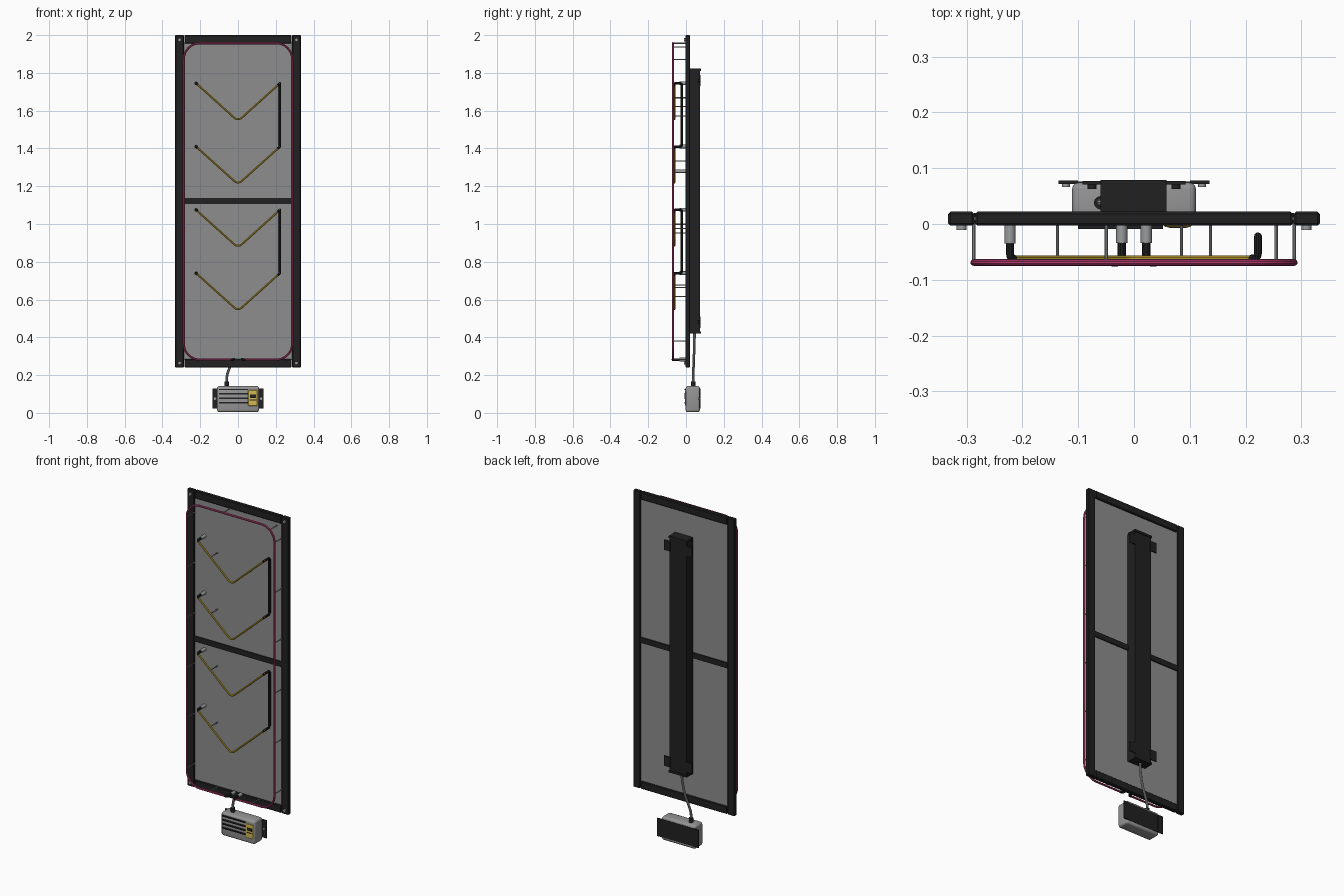
import bpy, bmesh, math
from mathutils import Vector

cube = bpy.data.objects.get("Cube")
if cube:
    bpy.data.objects.remove(cube, do_unlink=True)


def material(name, r, g, b):
    m = bpy.data.materials.new(name)
    m.use_nodes = True
    m.diffuse_color = (r, g, b, 1)
    m.node_tree.nodes["Principled BSDF"].inputs["Base Color"].default_value = (r, g, b, 1)
    return m


BLACK = material("black metal", 0.015, 0.015, 0.015)
PANEL = material("panel grey", 0.27, 0.27, 0.27)
CASE = material("case grey", 0.3, 0.3, 0.3)
STEEL = material("steel grey", 0.32, 0.33, 0.34)
PINK = material("pink tube", 0.45, 0.045, 0.16)
YELLOW = material("yellow tube", 0.55, 0.38, 0.03)
LABEL = material("label yellow", 0.65, 0.48, 0.08)


def finish(name, bm, mat, smooth=False):
    me = bpy.data.meshes.new(name)
    bm.to_mesh(me)
    bm.free()
    ob = bpy.data.objects.new(name, me)
    bpy.context.collection.objects.link(ob)
    me.materials.append(mat)
    if smooth:
        shade(ob)
    return ob


def shade(ob):
    bpy.ops.object.select_all(action="DESELECT")
    ob.select_set(True)
    bpy.context.view_layer.objects.active = ob
    bpy.ops.object.shade_smooth_by_angle(angle=math.radians(35))


def box(name, x, y, z, mat, bevel=0, segments=1):
    """Box from (min, max) ranges."""
    bm = bmesh.new()
    bmesh.ops.create_cube(bm, size=1)
    for v in bm.verts:
        v.co = [r[0] + (c + 0.5) * (r[1] - r[0]) for c, r in zip(v.co, (x, y, z))]
    if bevel:
        bmesh.ops.bevel(bm, geom=bm.edges[:], offset=bevel, segments=segments,
                        profile=0.5, affect="EDGES")
    return finish(name, bm, mat, segments > 1)


def rod(name, a, b, radius, mat, sides=12):
    """Cylinder between two points."""
    a, b = Vector(a), Vector(b)
    bm = bmesh.new()
    bmesh.ops.create_cone(bm, cap_ends=True, segments=sides, radius1=radius,
                          radius2=radius, depth=(b - a).length)
    bm.transform((b - a).to_track_quat("Z", "Y").to_matrix().to_4x4())
    bmesh.ops.translate(bm, verts=bm.verts, vec=(a + b) / 2)
    return finish(name, bm, mat, sides > 6)


def tube(name, corners, radius, bend, mat, steps=6):
    """Round tube along a path whose corners are rounded off."""
    p = [Vector(c) for c in corners]
    path = [p[0]]
    for before, c, after in zip(p, p[1:], p[2:]):
        a = c + (before - c).normalized() * bend
        b = c + (after - c).normalized() * bend
        for i in range(steps + 1):
            t = i / steps
            # Rational arc: close to circular for right-angle bends
            w = (1 - t) ** 2, 1.414 * t * (1 - t), t * t
            path.append((a * w[0] + c * w[1] + b * w[2]) / sum(w))
    path.append(p[-1])
    cu = bpy.data.curves.new(name, "CURVE")
    cu.dimensions = "3D"
    cu.bevel_depth = radius
    cu.bevel_resolution = 3
    cu.use_fill_caps = True
    sp = cu.splines.new("POLY")
    sp.points.add(len(path) - 1)
    for pt, co in zip(sp.points, path):
        pt.co = (*co, 1)
    ob = bpy.data.objects.new(name, cu)
    bpy.context.collection.objects.link(ob)
    cu.materials.append(mat)
    bpy.ops.object.select_all(action="DESELECT")
    ob.select_set(True)
    bpy.context.view_layer.objects.active = ob
    bpy.ops.object.convert(target="MESH")
    shade(bpy.context.object)


# Frame, crossbar and panel
DEPTH = (-0.003, 0.022)
FACE = DEPTH[0]
for s, side in ((-1, "right"), (1, "left")):
    box(side + "_frame_post", sorted((s * 0.286, s * 0.333)), DEPTH, (0.24, 2.0), BLACK, 0.004)
    for z, end in ((1.975, "upper"), (0.264, "lower")):
        rod(f"{end}_{side}_corner_screw", (s * 0.309, FACE, z), (s * 0.309, -0.011, z), 0.009, STEEL)
box("top_rail", (-0.284, 0.284), DEPTH, (1.955, 2.0), BLACK, 0.004)
box("bottom_rail", (-0.284, 0.284), DEPTH, (0.24, 0.285), BLACK, 0.004)
box("crossbar", (-0.287, 0.287), (0.0, 0.02), (1.105, 1.137), BLACK)
box("panel", (-0.288, 0.288), (0.006, 0.013), (0.28, 1.96), PANEL)

# Pink border tube, open at the bottom centre
PLANE = -0.069
SIDE, LOW, HIGH = 0.287, 0.282, 1.957
tube("border_tube", [(-0.035, PLANE, LOW), (-SIDE, PLANE, LOW), (-SIDE, PLANE, HIGH),
                     (SIDE, PLANE, HIGH), (SIDE, PLANE, LOW), (0.035, PLANE, LOW)],
     0.006, 0.085, PINK, 10)
for s, side in ((-1, "right"), (1, "left")):
    tube(side + "_border_end", [(s * 0.04, PLANE, LOW), (s * 0.022, PLANE, LOW),
                                (s * 0.022, -0.03, LOW)], 0.0075, 0.012, BLACK)
    rod(side + "_border_socket", (s * 0.022, FACE, LOW), (s * 0.022, -0.034, LOW), 0.010, STEEL)
    for i in range(6):
        z = 1.87 - i * 0.298
        rod(f"{side}_border_standoff_{i}", (s * SIDE, 0.002, z), (s * SIDE, PLANE, z), 0.003, STEEL, 8)
for x, z in ((-0.05, HIGH), (0.255, HIGH - 0.02), (-0.137, LOW), (0.137, LOW)):
    rod("rail_standoff", (x, 0.002, z), (x, PLANE, z), 0.003, STEEL, 8)

# Yellow chevron tubes with electrodes and standoffs
FRONT, HALF, DROP, PITCH = -0.062, 0.222, 0.2, 0.335
for i in range(4):
    top = 1.745 - i * PITCH
    tube(f"chevron_{i}", [(-HALF, FRONT, top), (0, FRONT, top - DROP), (HALF, FRONT, top)],
         0.0055, 0.025, YELLOW)
    tube(f"chevron_end_{i}", [(-HALF + 0.008, FRONT, top - 0.007), (-HALF, FRONT, top),
                              (-HALF, -0.03, top)], 0.007, 0.008, BLACK)
    rod(f"chevron_socket_{i}", (-HALF, 0.008, top), (-HALF, -0.035, top), 0.010, STEEL)
    for x in (-0.137, 0.085):
        z = top - DROP + abs(x) * DROP / HALF
        rod(f"chevron_standoff_{i}", (x, 0.008, z), (x, FRONT, z), 0.003, STEEL, 8)

# Black tubes that join the chevrons in pairs
for i in (0, 2):
    a = 1.745 - i * PITCH
    b = a - PITCH
    tube(f"chevron_link_{i // 2}",
         [(HALF - 0.012, FRONT, a - 0.011), (HALF, FRONT, a), (HALF, -0.022, a),
          (HALF, -0.022, b), (HALF, FRONT, b), (HALF - 0.012, FRONT, b - 0.011)],
         0.007, 0.010, BLACK)

# Rear channel with end caps and mounting tabs
box("rear_channel", (-0.055, 0.055), (0.013, 0.074), (0.425, 1.815), BLACK)
for z, end in ((0.42, "lower"), (1.81, "upper")):
    box(end + "_channel_cap", (-0.06, 0.058), (0.02, 0.079), (z, z + 0.012), BLACK)
for s, side in ((-1, "right"), (1, "left")):
    for z, end in ((0.48, "lower"), (1.76, "upper")):
        box(f"{end}_{side}_tab", sorted((s * 0.05, s * 0.092)), (0.071, 0.077),
            (z - 0.03, z + 0.03), BLACK)
        rod(f"{end}_{side}_tab_screw", (s * 0.075, 0.071, z), (s * 0.075, 0.063, z), 0.008, BLACK)

# Power unit: case, back plate, ribs and label
box("power_case", (-0.111, 0.111), (-0.002, 0.074), (0.004, 0.142), CASE, 0.012, 3)
box("power_back_plate", (-0.105, 0.105), (0.071, 0.076), (0.022, 0.128), BLACK)
for s, side in ((-1, "right"), (1, "left")):
    box(side + "_power_tab", sorted((s * 0.1, s * 0.135)), (0.072, 0.078), (0.022, 0.128), BLACK)
    rod(side + "_power_screw", (s * 0.122, 0.072, 0.075), (s * 0.122, 0.066, 0.075), 0.007, STEEL)
for i in range(4):
    z = 0.05 + i * 0.0235
    box(f"rib_{i}", (-0.1, 0.052), (-0.009, 0.0), (z, z + 0.007), BLACK)
box("label", (0.054, 0.103), (-0.005, 0.0), (0.037, 0.12), LABEL, 0.002)
box("label_window", (0.064, 0.094), (-0.007, -0.004), (0.08, 0.097), BLACK)
box("label_stripe", (0.06, 0.098), (-0.006, -0.004), (0.066, 0.07), BLACK)

# Cable from the power unit to the channel
rod("cable_gland", (-0.06, 0.038, 0.138), (-0.06, 0.038, 0.167), 0.012, BLACK)
tube("cable", [(-0.06, 0.038, 0.16), (-0.06, 0.038, 0.20), (-0.02, 0.042, 0.30),
               (-0.005, 0.045, 0.38), (-0.005, 0.045, 0.43)], 0.007, 0.022, STEEL)
